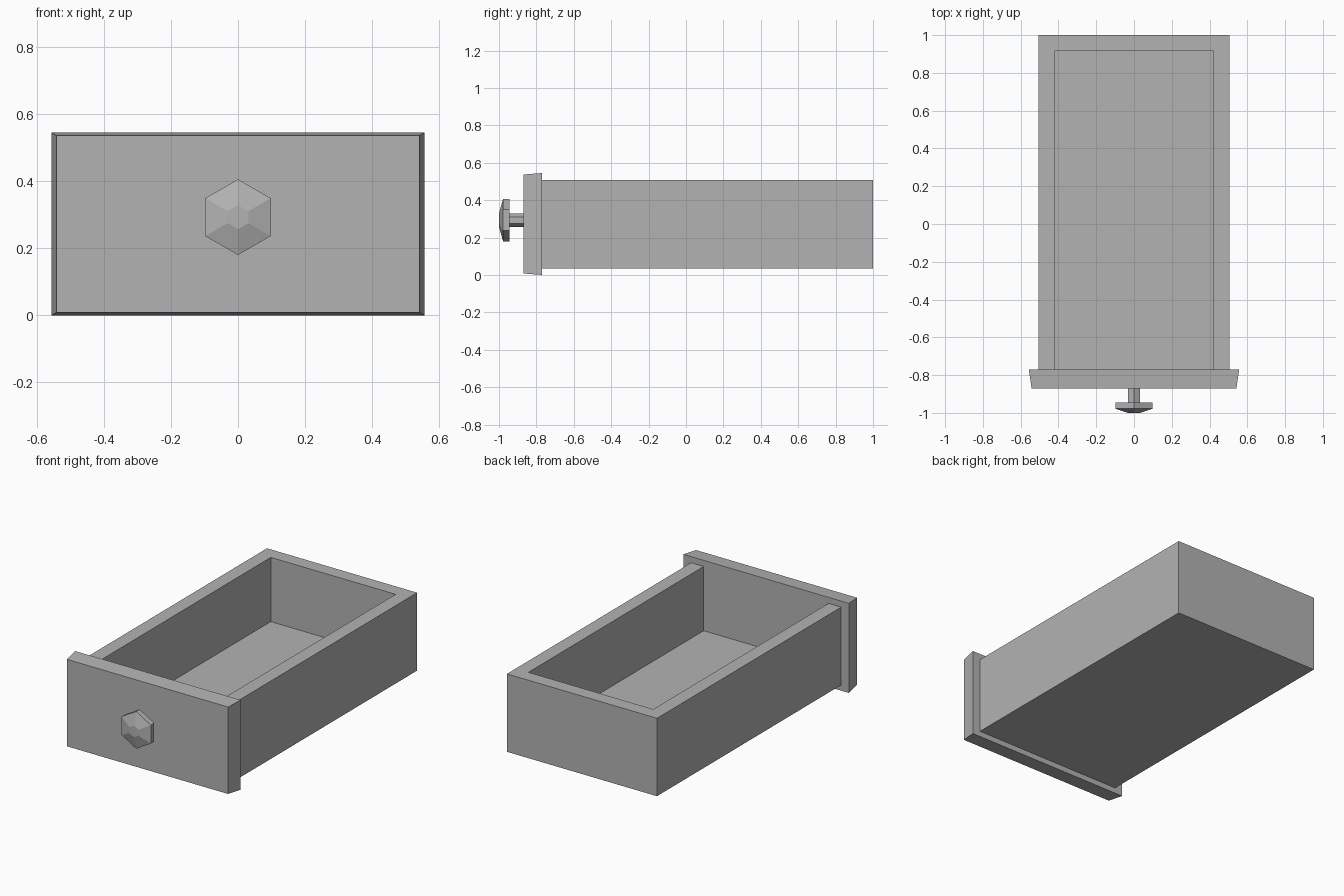
import bpy
import bmesh
import math

cube = bpy.data.objects.get("Cube")
if cube:
    bpy.data.objects.remove(cube, do_unlink=True)

grey = bpy.data.materials.new("plain_grey")
grey.use_nodes = True
colour = (0.45, 0.45, 0.45, 1)
grey.diffuse_color = colour
grey.node_tree.nodes["Principled BSDF"].inputs["Base Color"].default_value = colour


def finish(name, bm):
    bmesh.ops.recalc_face_normals(bm, faces=bm.faces)
    mesh = bpy.data.meshes.new(name)
    bm.to_mesh(mesh)
    bm.free()
    mesh.materials.append(grey)
    obj = bpy.data.objects.new(name, mesh)
    bpy.context.collection.objects.link(obj)
    return obj


def loft(name, rings):
    """Skin a list of matching point rings and cap both ends."""
    bm = bmesh.new()
    loops = [[bm.verts.new(p) for p in ring] for ring in rings]
    for a, b in zip(loops, loops[1:]):
        for i in range(len(a)):
            j = (i + 1) % len(a)
            bm.faces.new((a[i], a[j], b[j], b[i]))
    bm.faces.new(loops[0])
    bm.faces.new(loops[-1])
    return finish(name, bm)


def rectangle(y, half_width, bottom, top):
    return [(-half_width, y, bottom), (half_width, y, bottom),
            (half_width, y, top), (-half_width, y, top)]


def hexagon(y, radius, z=0.293):
    angles = [math.radians(90 + 60 * i) for i in range(6)]
    return [(radius * math.cos(a), y, z + radius * math.sin(a)) for a in angles]


# Dimensions of the tray
front, back = -0.77, 1.0
half, wall = 0.505, 0.085
bottom, floor, top = 0.034, 0.117, 0.508

# Tray: U-shaped walls around a floor, as one hollow solid
inner, inner_back = half - wall, back - wall
outer_path = [(-half, front), (-half, back), (half, back), (half, front)]
inner_path = [(-inner, front), (-inner, inner_back), (inner, inner_back), (inner, front)]
bm = bmesh.new()
base = [bm.verts.new((x, y, bottom)) for x, y in outer_path]
rim = [bm.verts.new((x, y, top)) for x, y in outer_path]
lip = [bm.verts.new((x, y, top)) for x, y in inner_path]
well = [bm.verts.new((x, y, floor)) for x, y in inner_path]
for a, b in ((base, rim), (rim, lip), (lip, well)):
    for i in range(3):
        bm.faces.new((a[i], a[i + 1], b[i + 1], b[i]))
bm.faces.new(base)
bm.faces.new(well)
bm.faces.new((base[0], rim[0], lip[0], well[0], well[3], lip[3], rim[3], base[3]))
finish("drawer_tray", bm)

# Front panel, tapering slightly towards the front
loft("front_panel", [rectangle(front, 0.557, 0, 0.545),
                     rectangle(-0.87, 0.542, 0.008, 0.537)])

# Six-sided knob on a thin stem, with a shallow domed face
loft("knob", [hexagon(-0.87, 0.036), hexagon(-0.945, 0.036),
              hexagon(-0.945, 0.113), hexagon(-0.978, 0.113),
              hexagon(-1.0, 0.036)])
